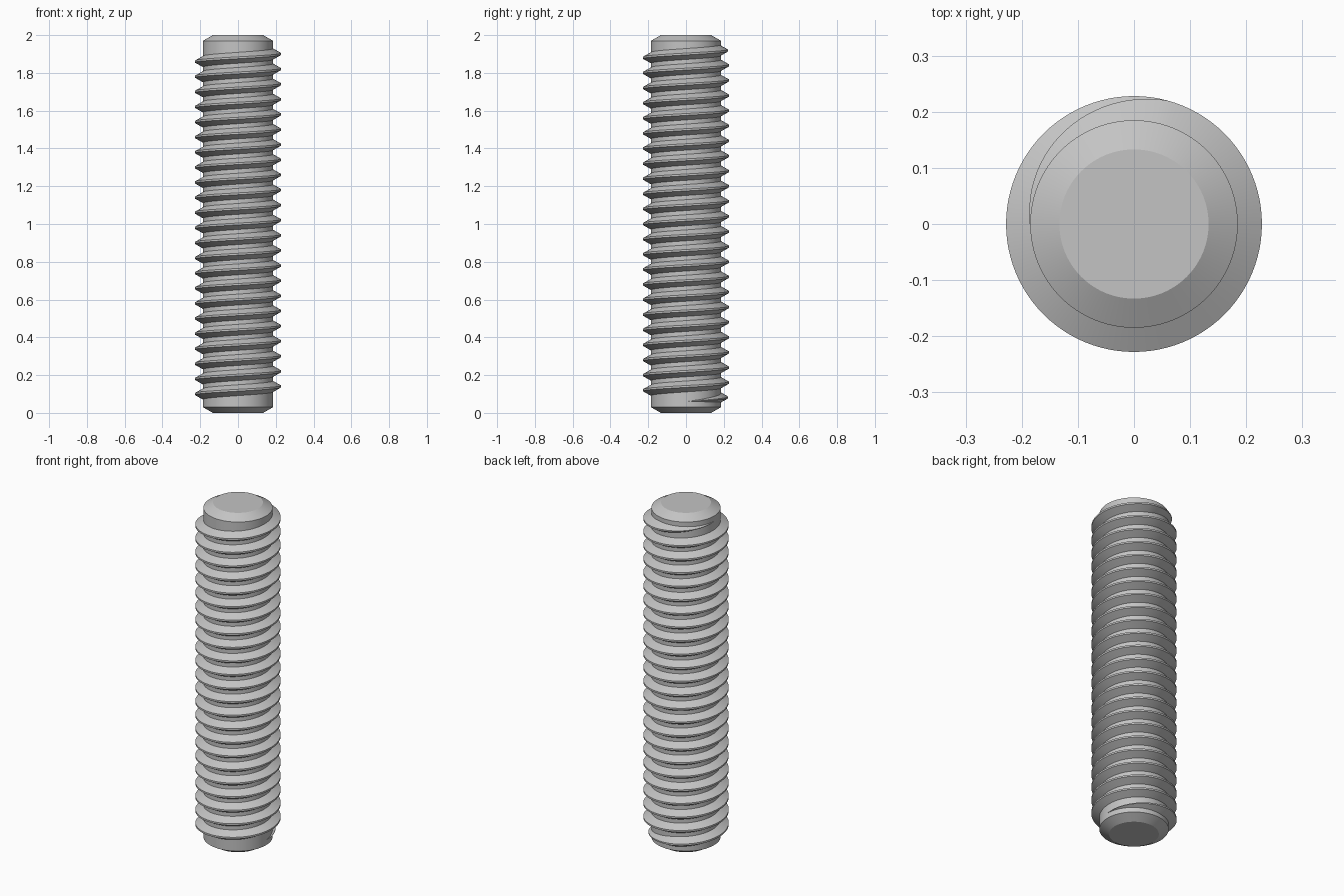
import bpy
import bmesh
from math import pi, tau, cos, sin, radians

LENGTH = 2.0
CORE_R = 0.185          # root radius of the thread
TIP_R = 0.133           # flat end radius after the chamfer
CHAMFER = 0.03
PITCH = 0.08
DEPTH = 0.043
SEGMENTS = 96           # steps per turn

cube = bpy.data.objects.get("Cube")
if cube:
    bpy.data.objects.remove(cube, do_unlink=True)

steel = bpy.data.materials.new("grey steel")
steel.use_nodes = True
colour = (0.55, 0.55, 0.55, 1)
steel.diffuse_color = colour
steel.node_tree.nodes["Principled BSDF"].inputs["Base Color"].default_value = colour


def finish(bm, name):
    """Turn the bmesh into a smooth object that keeps its sharp edges."""
    bmesh.ops.recalc_face_normals(bm, faces=bm.faces)
    mesh = bpy.data.meshes.new(name)
    bm.to_mesh(mesh)
    bm.free()
    mesh.materials.append(steel)
    obj = bpy.data.objects.new(name, mesh)
    bpy.context.collection.objects.link(obj)
    bpy.ops.object.select_all(action='DESELECT')
    obj.select_set(True)
    bpy.context.view_layer.objects.active = obj
    bpy.ops.object.shade_smooth_by_angle(angle=radians(25))
    return obj


def skin(bm, rings):
    """Bridge closed rings of vertices and cap both ends."""
    n = len(rings[0])
    for a, b in zip(rings, rings[1:]):
        for i in range(n):
            j = (i + 1) % n
            bm.faces.new((a[i], a[j], b[j], b[i]))
    bm.faces.new(rings[0])
    bm.faces.new(rings[-1])


# Core rod with chamfered ends
bm = bmesh.new()
profile = [(TIP_R, 0), (CORE_R, CHAMFER), (CORE_R, LENGTH - CHAMFER), (TIP_R, LENGTH)]
skin(bm, [[bm.verts.new((r * cos(tau * i / SEGMENTS), r * sin(tau * i / SEGMENTS), z))
           for i in range(SEGMENTS)] for r, z in profile])
finish(bm, "core_rod")

# Right-handed thread, fading in and out at the ends
START_Z = 0.06
TURNS = 23.5
FADE = radians(105)
SINK = 0.002            # root sits just inside the core
bm = bmesh.new()
rings = []
total = TURNS * tau
steps = int(TURNS * SEGMENTS)
for k in range(steps + 1):
    t = total * k / steps
    fade = max(0.02, min(1, t / FADE, (total - t) / FADE))
    z = START_Z + PITCH * t / tau
    root = PITCH * 3 / 8 * fade
    crest = PITCH / 16 * fade
    outer = CORE_R + DEPTH * fade
    inner = CORE_R - SINK
    section = [(inner, -root), (outer, -crest), (outer, crest), (inner, root)]
    rings.append([bm.verts.new((r * cos(t), r * sin(t), z + dz)) for r, dz in section])
skin(bm, rings)
finish(bm, "screw_thread")
